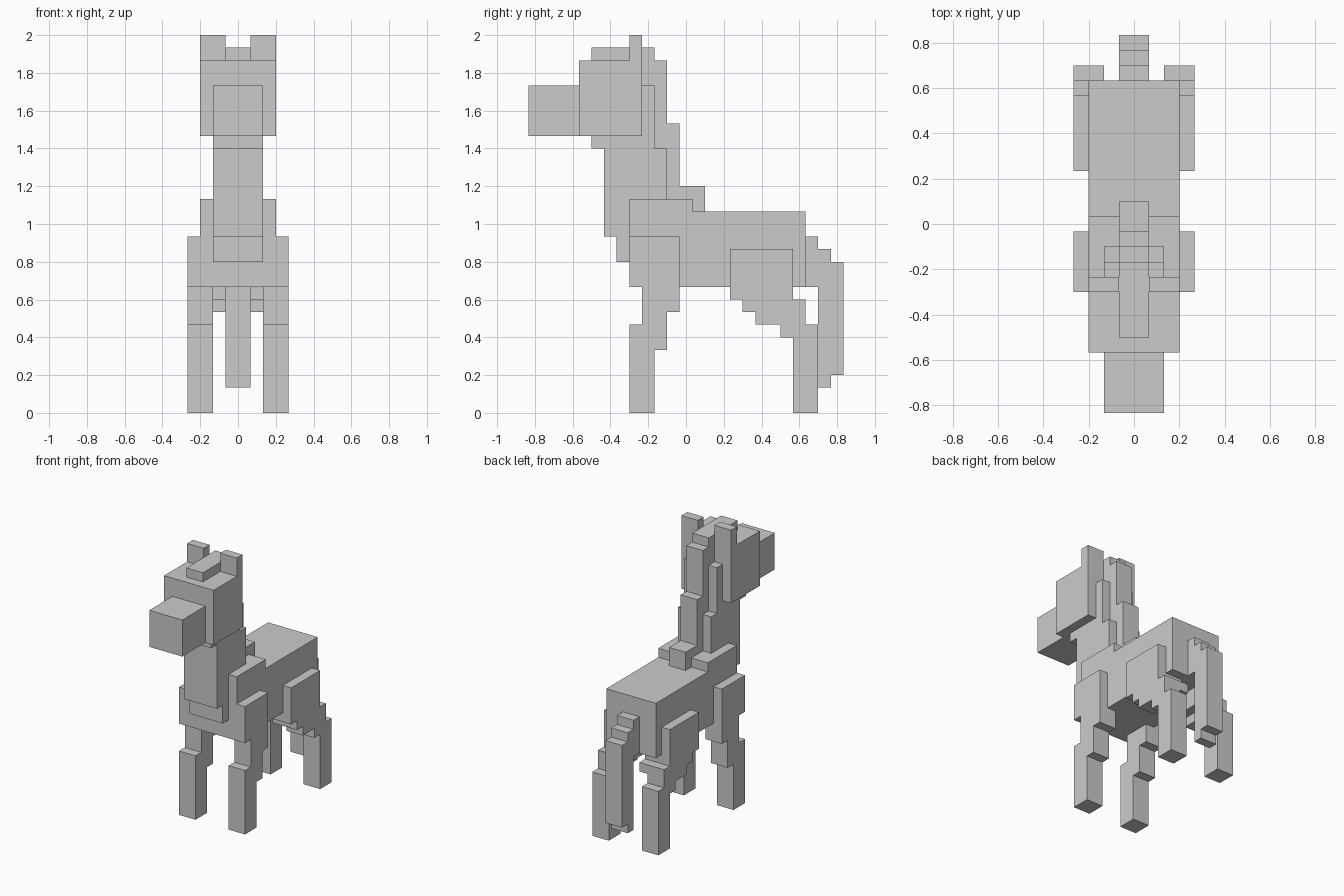
import bpy, bmesh

if "Cube" in bpy.data.objects:
    bpy.data.objects.remove(bpy.data.objects["Cube"])

U = 2 / 30  # one block of the grid


def part(name, profile, x0, x1):
    """Extrude a (y, z) outline, in blocks, from x0 to x1."""
    bm = bmesh.new()
    face = bm.faces.new([bm.verts.new((x0 * U, y * U, z * U)) for y, z in profile])
    ext = bmesh.ops.extrude_face_region(bm, geom=[face])
    verts = [g for g in ext["geom"] if isinstance(g, bmesh.types.BMVert)]
    bmesh.ops.translate(bm, verts=verts, vec=((x1 - x0) * U, 0, 0))
    bmesh.ops.recalc_face_normals(bm, faces=bm.faces)
    mesh = bpy.data.meshes.new(name)
    bm.to_mesh(mesh)
    bm.free()
    obj = bpy.data.objects.new(name, mesh)
    bpy.context.collection.objects.link(obj)


def pair(name, profile, x0, x1):
    """The same part on both sides of the animal."""
    part(name + "_left", profile, x0, x1)
    part(name + "_right", profile, -x1, -x0)


def rect(y0, y1, z0, z1):
    return [(y0, z0), (y1, z0), (y1, z1), (y0, z1)]


# Head
part("muzzle", rect(-12.5, -8.5, 22, 26), -2, 2)
part("head", rect(-8.5, -3.5, 22, 28), -3, 3)
pair("ear", rect(-4.5, -3.5, 28, 30), 1, 3)

# Neck, stepped front and back
part("neck", [(-4.5, 12), (-5.5, 12), (-5.5, 14), (-6.5, 14), (-6.5, 21),
              (-7.5, 21), (-7.5, 22), (-3.5, 22), (-3.5, 26), (-2.5, 26),
              (-2.5, 21), (-1.5, 21), (-1.5, 17), (-4.5, 17)], -2, 2)
part("chest", rect(-5.5, -4.5, 12, 14), -2, 2)

# Mane, from forelock to withers
part("mane", [(-7.5, 28), (-7.5, 29), (-2.5, 29), (-2.5, 28), (-1.5, 28),
              (-1.5, 23), (-0.5, 23), (-0.5, 18), (1.5, 18), (1.5, 16),
              (-0.5, 16), (-1.5, 17), (-1.5, 21), (-2.5, 21), (-2.5, 26),
              (-3.5, 26), (-3.5, 28)], -1, 1)

# Body with raised shoulders
part("body", [(-4.5, 10), (9.5, 10), (9.5, 16), (0.5, 16), (0.5, 17), (-4.5, 17)], -3, 3)

# Front legs
pair("front_leg", [(-4.5, 0), (-2.5, 0), (-2.5, 5), (-1.5, 5), (-1.5, 8),
                   (-0.5, 8), (-0.5, 14), (-4.5, 14), (-4.5, 10), (-3.5, 10),
                   (-3.5, 7), (-4.5, 7)], 2, 4)

# Back legs: thick thigh, thinner shank
pair("thigh", [(4.5, 8), (9.5, 8), (9.5, 9), (8.5, 9), (8.5, 13), (3.5, 13),
               (3.5, 9), (4.5, 9)], 1, 4)
pair("back_leg", [(8.5, 0), (10.5, 0), (10.5, 7), (9.5, 7), (9.5, 8), (5.5, 8),
                  (5.5, 7), (7.5, 7), (7.5, 6), (8.5, 6)], 2, 4)

# Tail
part("tail", [(9.5, 10), (10.5, 10), (10.5, 2), (11.5, 2), (11.5, 3), (12.5, 3),
              (12.5, 12), (11.5, 12), (11.5, 13), (10.5, 13), (10.5, 14), (9.5, 14)], -1, 1)
